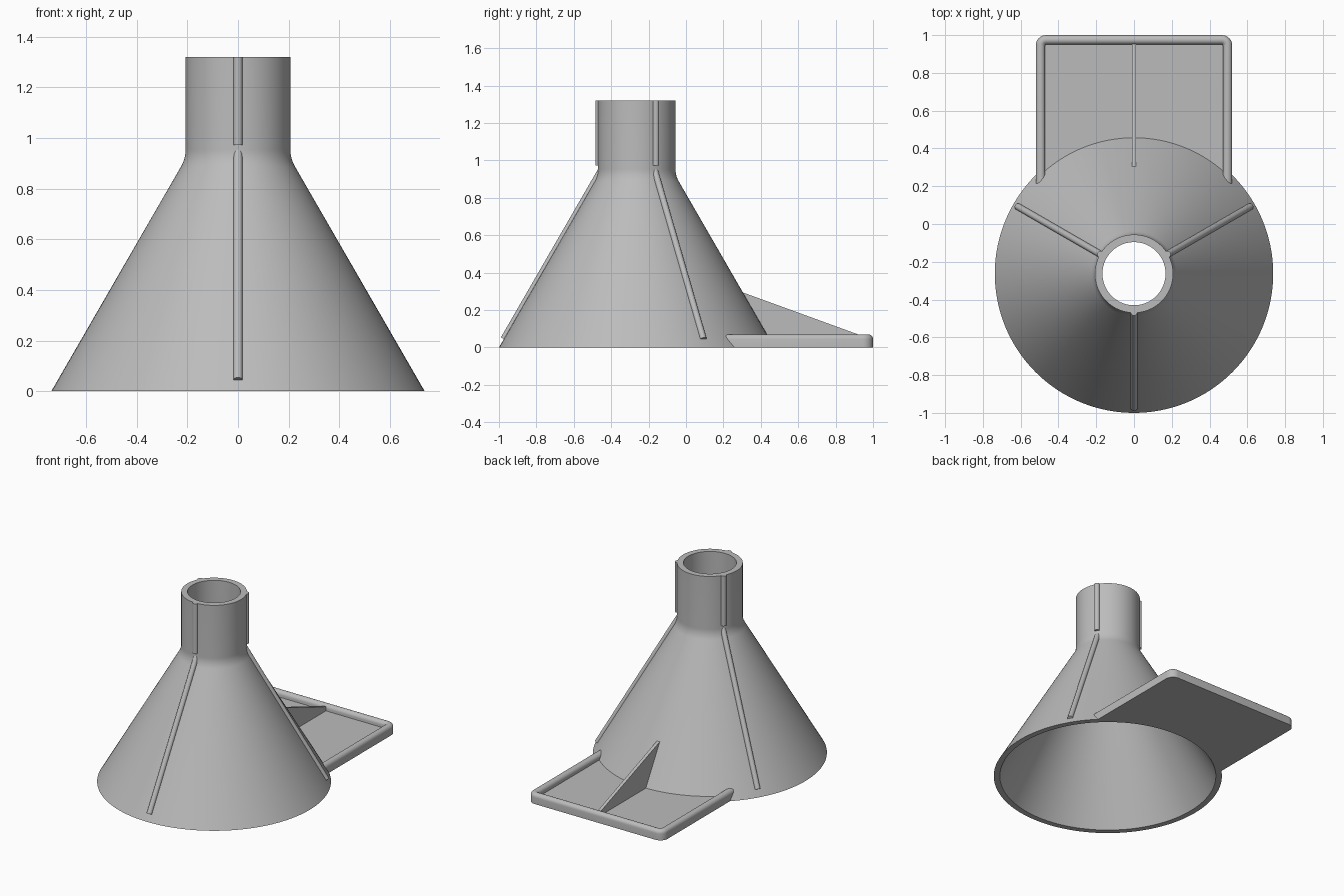
import bpy, bmesh, math
from mathutils import Vector

cube = bpy.data.objects.get("Cube")
if cube:
    bpy.data.objects.remove(cube, do_unlink=True)

AXIS_Y = -0.263          # funnel axis
BASE_R, INNER_R = 0.737, 0.698
SLOPE = math.tan(math.radians(30))
NECK_R, BORE_R, TOP = 0.207, 0.167, 1.32

grey = bpy.data.materials.new("plain grey")
grey.use_nodes = True
grey.diffuse_color = (0.5, 0.5, 0.5, 1)
grey.node_tree.nodes["Principled BSDF"].inputs["Base Color"].default_value = (0.5, 0.5, 0.5, 1)


def finish(name, bm, angle=30):
    bmesh.ops.recalc_face_normals(bm, faces=bm.faces)
    mesh = bpy.data.meshes.new(name)
    bm.to_mesh(mesh)
    bm.free()
    mesh.materials.append(grey)
    obj = bpy.data.objects.new(name, mesh)
    bpy.context.collection.objects.link(obj)
    bpy.ops.object.select_all(action='DESELECT')
    obj.select_set(True)
    bpy.context.view_layer.objects.active = obj
    bpy.ops.object.shade_smooth_by_angle(angle=math.radians(angle))
    return obj


def skin(bm, rings, closed):
    """Bridge equal rings of points; cap the ends if the loop is open."""
    loops = [[bm.verts.new(p) for p in ring] for ring in rings]
    n = len(loops[0])
    for i in range(len(loops) if closed else len(loops) - 1):
        a, b = loops[i], loops[(i + 1) % len(loops)]
        for j in range(n):
            bm.faces.new((a[j], a[(j + 1) % n], b[(j + 1) % n], b[j]))
    if not closed:
        bm.faces.new(loops[0])
        bm.faces.new(loops[-1])


def extrude(name, outline, offset):
    bm = bmesh.new()
    skin(bm, [outline, [Vector(p) + Vector(offset) for p in outline]], False)
    return finish(name, bm)


def wall(foot_r, neck_r):
    """Cone line filleted into a vertical neck, from the foot up."""
    corner = Vector((neck_r, (foot_r - neck_r) / SLOPE))
    reach = 0.036
    start = corner + reach * Vector((math.sin(math.pi / 6), -math.cos(math.pi / 6)))
    end = corner + Vector((0, reach))
    pts = [Vector((foot_r, 0))]
    for i in range(9):
        t = i / 8
        pts.append((1 - t) ** 2 * start + 2 * t * (1 - t) * corner + t * t * end)
    return pts + [Vector((neck_r, TOP))]


# Hollow funnel body
profile = wall(BASE_R, NECK_R) + wall(INNER_R, BORE_R)[::-1]
SEG = 128
bm = bmesh.new()
skin(bm, [[(p.x * math.cos(a), AXIS_Y + p.x * math.sin(a), p.y) for p in profile]
          for a in (math.tau * k / SEG for k in range(SEG))], True)
finish("funnel_body", bm)


# Round ribs along the cone and the neck, three of each
def rib(name, angle, low, high, radius=0.018):
    out = Vector((math.cos(angle), math.sin(angle), 0))
    side = Vector((-out.y, out.x, 0))
    ends = [Vector((0, AXIS_Y, z)) + out * r for r, z in (low, high)]
    up = side.cross((ends[1] - ends[0]).normalized())
    bm = bmesh.new()
    skin(bm, [[e + radius * (side * math.cos(t) + up * math.sin(t))
               for t in (math.tau * k / 20 for k in range(20))] for e in ends], False)
    finish(name, bm, 40)


def cone_r(z):
    return BASE_R - SLOPE * z


for label, deg in (("front", -90), ("left", 30), ("right", 150)):
    a = math.radians(deg)
    rib(label + "_cone_rib", a, (cone_r(0.045), 0.045), (cone_r(0.96), 0.96))
    rib(label + "_neck_rib", a, (NECK_R - 0.003, 0.972), (NECK_R - 0.003, TOP))


# Tray floor with a curved edge buried in the cone wall
def wall_y(x, z):
    return AXIS_Y + math.sqrt((cone_r(z) - 0.019) ** 2 - x * x)


HALF, BACK = 0.47, 0.95
arc = [HALF - 2 * HALF * k / 40 for k in range(41)]
extrude("tray_floor", [(-HALF, BACK, 0), (HALF, BACK, 0)] + [(x, wall_y(x, 0.02), 0) for x in arc],
        (0, 0, 0.03))

# Tray rim: round-topped section swept round three sides
W = 0.025
section = [(-W, 0), (W, 0)] + [(W * math.cos(t), 0.045 + W * math.sin(t))
                               for t in (math.pi * k / 10 for k in range(11))]
CX, CY, CR = 0.465, 0.945, 0.03


def rim_end(s):
    ring = [(s * (CX + CR + o), z) for o, z in section]
    return [(x, wall_y(x, z), z) for x, z in ring]


rings = [rim_end(-1)]
for cx, first in ((-CX, 180), (CX, 90)):
    for k in range(9):
        a = math.radians(first - 90 * k / 8)
        rings.append([(cx + (CR + o) * math.cos(a), CY + (CR + o) * math.sin(a), z)
                      for o, z in section])
rings.append(rim_end(1))
bm = bmesh.new()
skin(bm, rings, False)
finish("tray_rim", bm, 35)

# Triangular brace between cone and tray
brace = [(0.285, 0.301), (0.955, 0.057), (0.955, 0.02), (0.44, 0.02)]
extrude("tray_brace", [(-0.011, y, z) for y, z in brace], (0.022, 0, 0))
